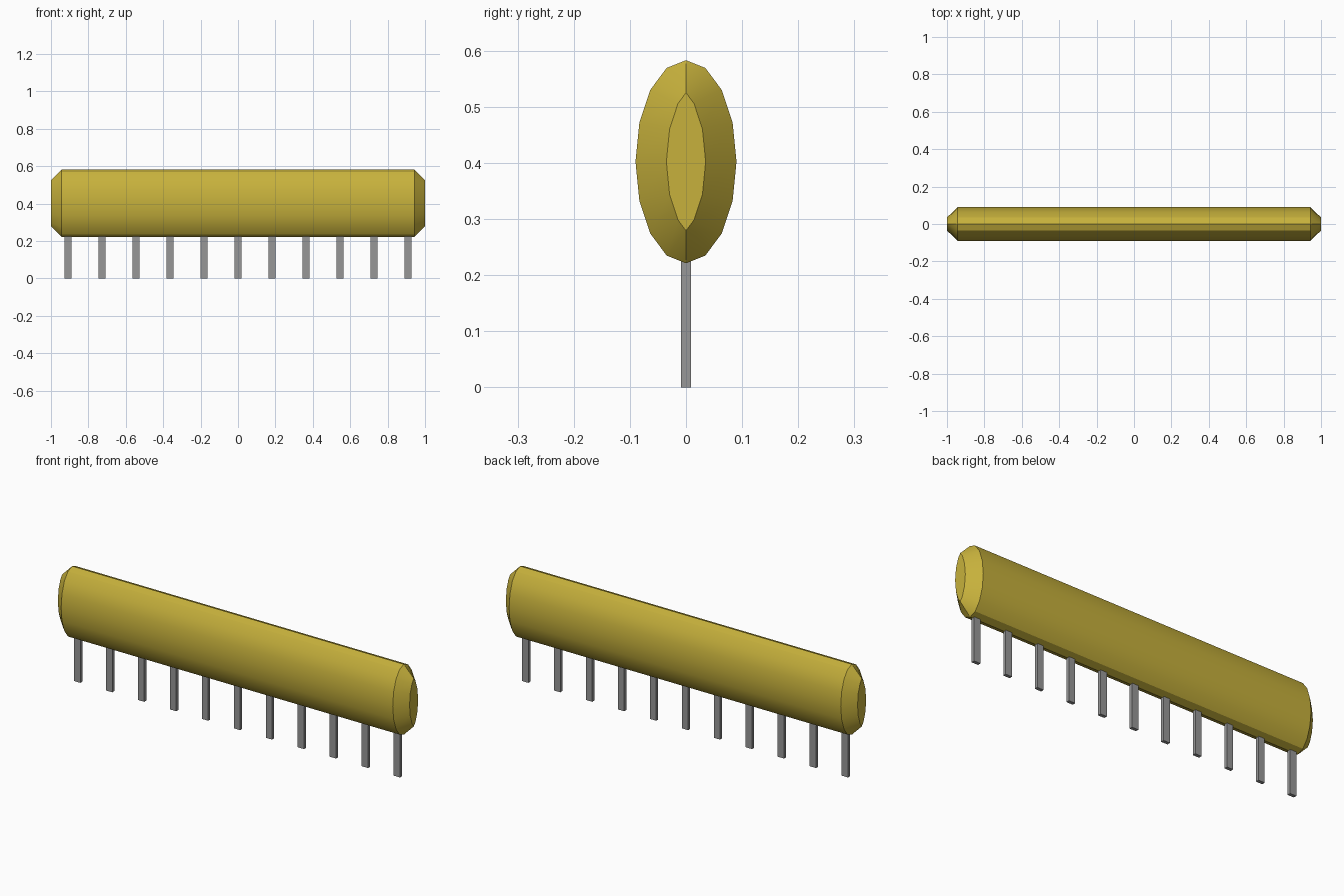
import bpy, bmesh, math

if "Cube" in bpy.data.objects:
    bpy.data.objects.remove(bpy.data.objects["Cube"], do_unlink=True)


def make_material(name, rgb, roughness=0.5):
    mat = bpy.data.materials.new(name)
    mat.use_nodes = True
    col = (*rgb, 1.0)
    mat.diffuse_color = col
    bsdf = mat.node_tree.nodes["Principled BSDF"]
    bsdf.inputs["Base Color"].default_value = col
    bsdf.inputs["Roughness"].default_value = roughness
    return mat


def make_object(name, bm, mat):
    bmesh.ops.recalc_face_normals(bm, faces=bm.faces)
    mesh = bpy.data.meshes.new(name)
    bm.to_mesh(mesh)
    bm.free()
    mesh.materials.append(mat)
    obj = bpy.data.objects.new(name, mesh)
    bpy.context.collection.objects.link(obj)
    return obj


mustard = make_material("mustard yellow", (0.57, 0.44, 0.045))
grey = make_material("pin grey", (0.31, 0.31, 0.31))

# Body: 16-sided oval bar with chamfered ends
SIDES, HALF_Y, HALF_Z, MID_Z = 16, 0.09, 0.181, 0.402
CHAMFER, SHOULDER_X, END_X = 0.055, 0.943, 1.0


def oval_point(i, inset):
    a = 2 * math.pi * i / SIDES
    y, z = HALF_Y * math.sin(a), HALF_Z * math.cos(a)
    if inset:
        ny, nz = y / HALF_Y ** 2, z / HALF_Z ** 2
        n = math.hypot(ny, nz)
        y, z = y - CHAMFER * ny / n, z - CHAMFER * nz / n
        # the narrow tips of the oval close to a point
        if abs(y) < 0.005:
            y, z = 0.0, math.copysign(0.123, z)
    return y, MID_Z + z


bm = bmesh.new()
rings = []
for x, inset in ((-END_X, True), (-SHOULDER_X, False), (SHOULDER_X, False), (END_X, True)):
    rings.append([bm.verts.new((x, *oval_point(i, inset))) for i in range(SIDES)])
for r0, r1 in zip(rings, rings[1:]):
    for i in range(SIDES):
        j = (i + 1) % SIDES
        bm.faces.new((r0[i], r0[j], r1[j], r1[i]))
bm.faces.new(rings[0])
bm.faces.new(rings[-1])
bmesh.ops.remove_doubles(bm, verts=bm.verts, dist=0.0005)
body = make_object("body", bm, mustard)
bpy.ops.object.select_all(action='DESELECT')
body.select_set(True)
bpy.context.view_layer.objects.active = body
bpy.ops.object.shade_smooth_by_angle(angle=math.radians(30))

# Row of eleven flat pins under the body
PINS, PITCH = 11, 0.1818
PIN_W, PIN_D, PIN_TOP = 0.036, 0.017, 0.24
for k in range(PINS):
    bm = bmesh.new()
    bmesh.ops.create_cube(bm, size=1.0)
    bmesh.ops.scale(bm, vec=(PIN_W, PIN_D, PIN_TOP), verts=bm.verts)
    bmesh.ops.translate(bm, vec=(0, 0, PIN_TOP / 2), verts=bm.verts)
    pin = make_object(f"pin_{k + 1:02d}", bm, grey)
    pin.location.x = (k - (PINS - 1) / 2) * PITCH
